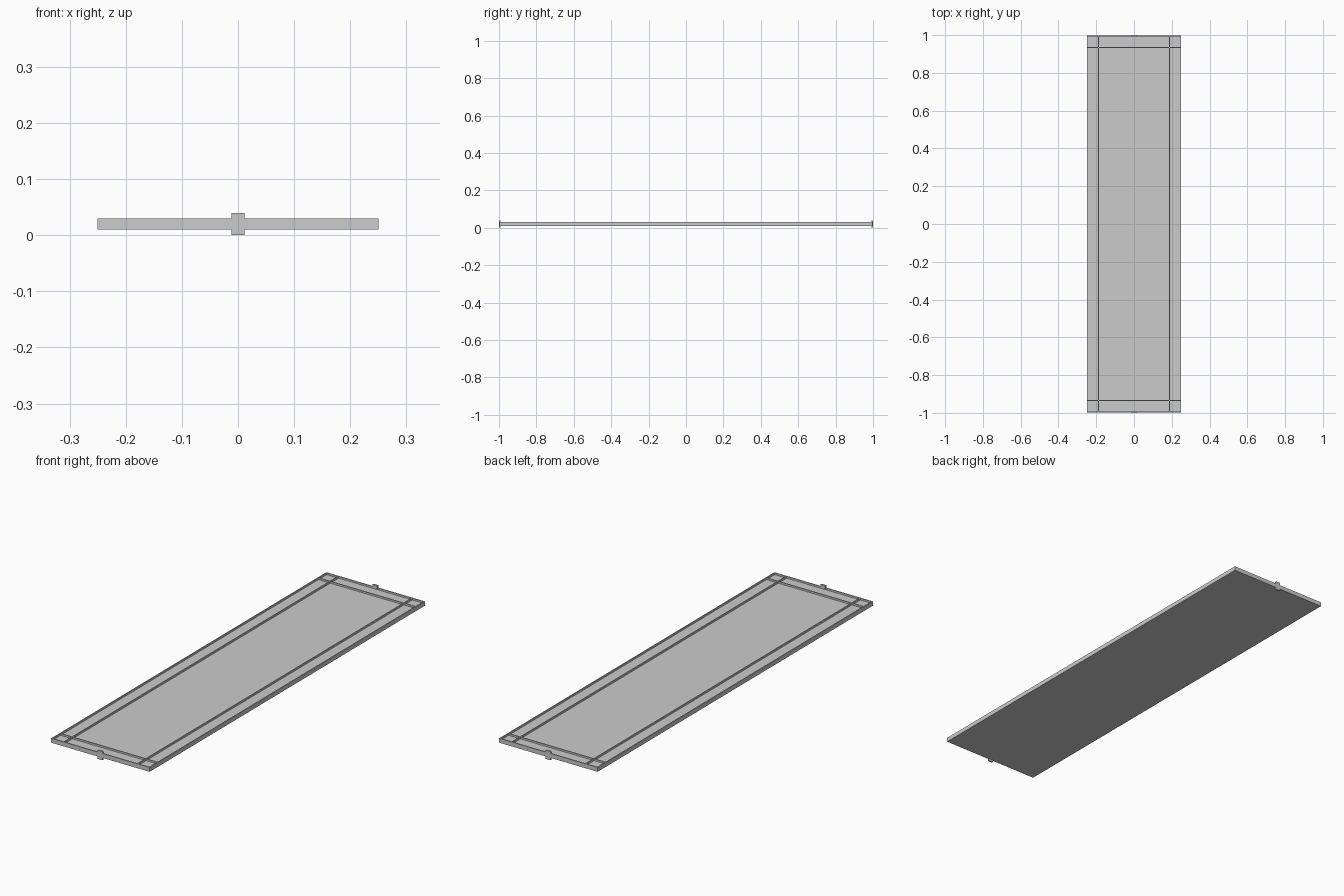
import bpy

if "Cube" in bpy.data.objects:
    bpy.data.objects.remove(bpy.data.objects["Cube"])

def box(name, x0, x1, y0, y1, z0, z1):
    bpy.ops.mesh.primitive_cube_add(size=1, location=((x0+x1)/2, (y0+y1)/2, (z0+z1)/2))
    o = bpy.context.object
    o.name = name
    o.scale = (x1-x0, y1-y0, z1-z0)
    bpy.ops.object.transform_apply(location=False, rotation=False, scale=True)
    return o

W, L = 0.25, 0.998       # half width and half length of the panel
Z0, ZF, Z1 = 0.01, 0.022, 0.03
T = 0.005                # rim and rib thickness
INSET = 0.063

# Panel floor
box("panel_floor", -W, W, -L, L, Z0, ZF)

for s, side in ((-1, "a"), (1, "b")):
    # Outer rim
    xs = sorted((s*W, s*(W-T)))
    ys = sorted((s*L, s*(L-T)))
    box("long_rim_" + side, *xs, -L, L, ZF, Z1)
    box("end_rim_" + side, -W+T, W-T, *ys, ZF, Z1)
    # Crossing ribs set in from the rim
    x, y = s*(W-INSET), s*(L-INSET)
    box("long_rib_" + side, x-T/2, x+T/2, -L+T, L-T, ZF, Z1)
    box("cross_rib_" + side, -W+T, W-T, y-T/2, y+T/2, ZF, Z1)
    # End tabs
    ty = sorted((s*1.0, s*0.992))
    box("end_tab_" + side, -0.012, 0.012, *ty, 0.0, 0.04)
